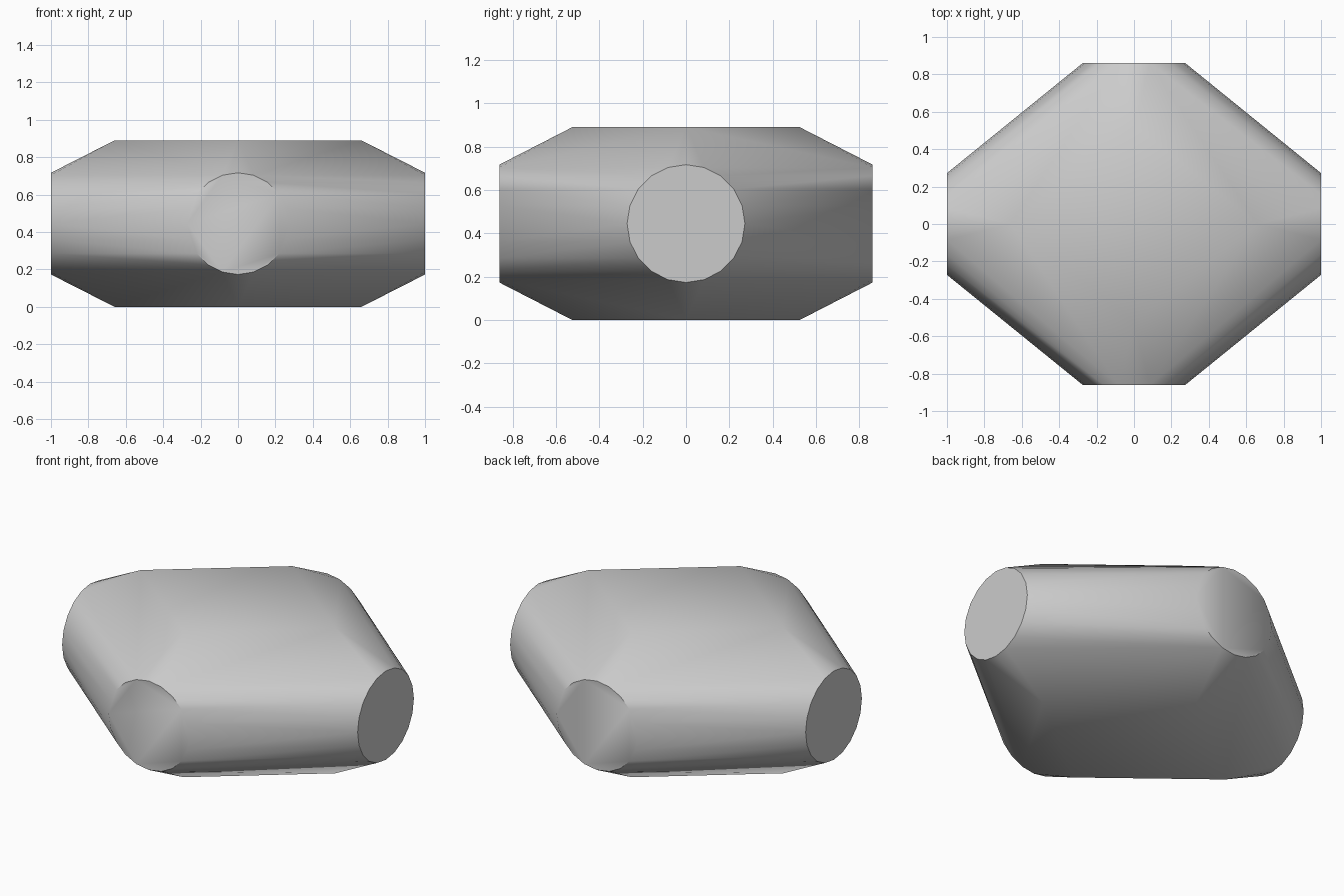
import bpy, bmesh, math
from mathutils import Vector

cube = bpy.data.objects.get("Cube")
if cube:
    bpy.data.objects.remove(cube, do_unlink=True)

HALF_X, HALF_Y, MID_Z = 1.0, 0.862, 0.445
RADIUS, SIDES = 0.272, 20
FLAT_X, FLAT_Y = 0.66, 0.525

grey = bpy.data.materials.new("plain grey")
grey.use_nodes = True
colour = (0.6, 0.6, 0.6, 1)
grey.diffuse_color = colour
grey.node_tree.nodes["Principled BSDF"].inputs["Base Color"].default_value = colour

bm = bmesh.new()
for s in (-1, 1):
    # Round end caps on all four sides
    for i in range(SIDES):
        a = math.tau * i / SIDES
        across, up = RADIUS * math.sin(a), MID_Z + RADIUS * math.cos(a)
        bm.verts.new((s * HALF_X, across, up))
        bm.verts.new((across, s * HALF_Y, up))
    # Diamond corners of the flat top and bottom
    for z in (0, 2 * MID_Z):
        bm.verts.new((s * FLAT_X, 0, z))
        bm.verts.new((0, s * FLAT_Y, z))

# Skin the rings and diamonds, then merge coplanar triangles
bmesh.ops.convex_hull(bm, input=bm.verts[:])
bmesh.ops.dissolve_limit(bm, angle_limit=math.radians(0.5),
                         verts=bm.verts[:], edges=bm.edges[:])
bmesh.ops.recalc_face_normals(bm, faces=bm.faces[:])
mesh = bpy.data.meshes.new("four_way_body")
bm.to_mesh(mesh)
bm.free()
mesh.materials.append(grey)
body = bpy.data.objects.new("four_way_body", mesh)
bpy.context.collection.objects.link(body)

# Smooth skin with crisp cap rims
bpy.ops.object.select_all(action='DESELECT')
body.select_set(True)
bpy.context.view_layer.objects.active = body
bpy.ops.object.shade_smooth_by_angle(angle=math.radians(45))
